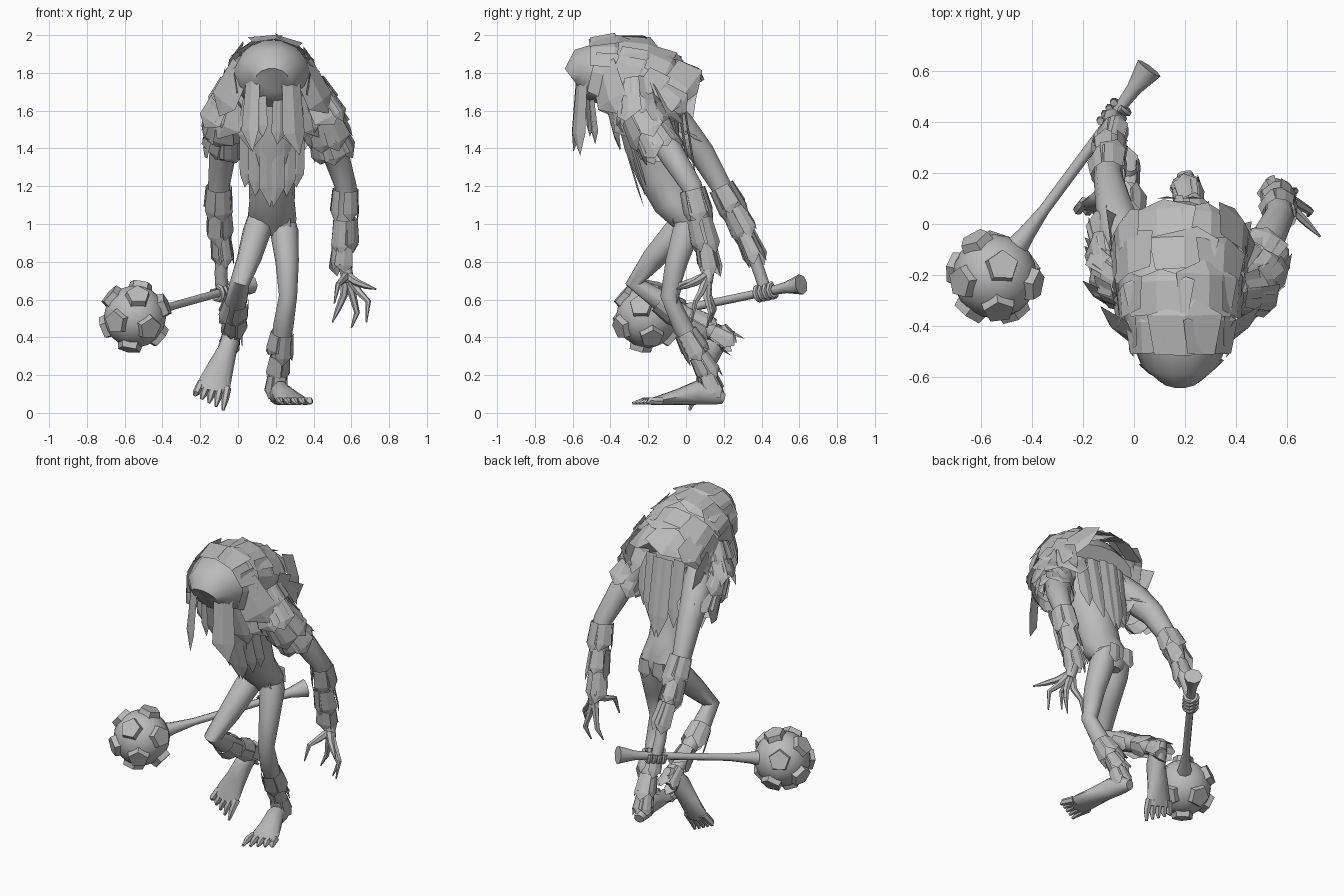
import bpy, bmesh, math, random
from mathutils import Vector, Matrix

random.seed(4)
cube = bpy.data.objects.get("Cube")
if cube:
    bpy.data.objects.remove(cube, do_unlink=True)

grey = bpy.data.materials.new("plain_grey")
grey.use_nodes = True
grey.diffuse_color = (0.5, 0.5, 0.5, 1)
grey.node_tree.nodes["Principled BSDF"].inputs["Base Color"].default_value = (0.5, 0.5, 0.5, 1)

UP = Vector((0, 0, 1))
MIDDLE = 0.18  # body centre line


def finish(name, bm, smooth=True):
    mesh = bpy.data.meshes.new(name)
    bm.to_mesh(mesh)
    bm.free()
    mesh.materials.append(grey)
    obj = bpy.data.objects.new(name, mesh)
    bpy.context.collection.objects.link(obj)
    if smooth:
        bpy.ops.object.select_all(action='DESELECT')
        obj.select_set(True)
        bpy.context.view_layer.objects.active = obj
        bpy.ops.object.shade_smooth_by_angle(angle=math.radians(45))


def frame(t):
    ref = Vector((1, 0, 0)) if abs(t.x) < 0.85 else Vector((0, 1, 0))
    u = (ref - t * ref.dot(t)).normalized()
    return u, t.cross(u)


def tube(bm, path, sides):
    """Loft of elliptical rings; each point is x, y, z, radius and optional second radius."""
    pts = [Vector(p[:3]) for p in path]
    rings = []
    for i, p in enumerate(path):
        t = (pts[min(i + 1, len(pts) - 1)] - pts[max(i - 1, 0)]).normalized()
        u, v = frame(t)
        ring = []
        for k in range(sides):
            a = math.tau * k / sides
            ring.append(bm.verts.new(pts[i] + u * p[3] * math.cos(a) + v * p[-1] * math.sin(a)))
        rings.append(ring)
    faces = [bm.faces.new(rings[0]), bm.faces.new(rings[-1])]
    for a, b in zip(rings, rings[1:]):
        for k in range(sides):
            j = (k + 1) % sides
            faces.append(bm.faces.new((a[k], a[j], b[j], b[k])))
    bmesh.ops.recalc_face_normals(bm, faces=faces)


def make_tubes(name, paths, sides=10):
    bm = bmesh.new()
    for path in paths:
        tube(bm, path, sides)
    finish(name, bm)


def tuft(bm, base, along, out, length, width):
    """One folded lock of hide with a blunt point."""
    t = along.normalized()
    n = (out - t * out.dot(t)).normalized()
    s = t.cross(n)
    rows = []
    for f, w in ((0, 0.42), (0.72, 0.52)):
        c = base + t * length * f
        rows.append([bm.verts.new(c + s * width * w * k + n * width * 0.1 * (1 - abs(k)))
                     for k in (-1, 0, 1)])
    tip = bm.verts.new(base + t * length + s * width * random.uniform(-.25, .25))
    (a, b, c), (d, e, f) = rows
    for face in ((a, b, e, d), (b, c, f, e), (d, e, tip), (e, f, tip)):
        bm.faces.new(face)


def sample(path, t):
    f = t * (len(path) - 1)
    i = min(int(f), len(path) - 2)
    a, b = path[i], path[i + 1]
    mix = lambda p, q: p + (q - p) * (f - i)
    pos = Vector([mix(a[k], b[k]) for k in range(3)])
    return pos, (Vector(b[:3]) - Vector(a[:3])).normalized(), mix(a[3], b[3]), mix(a[-1], b[-1])


def shag(name, path, start, end, rows, count, length, width, flare, droop=0.0, under=True):
    """Overlapping rings of tufts around a limb path."""
    bm = bmesh.new()
    for r in range(rows):
        pos, t, ru, rv = sample(path, start + (end - start) * r / (rows - 1))
        u, v = frame(t)
        for k in range(count):
            a = math.tau * (k + 0.5 * (r % 2) + random.uniform(-.15, .15)) / count
            out = (u * math.cos(a) + v * math.sin(a)).normalized()
            if not under and out.z < -0.45:
                continue
            base = pos + u * ru * math.cos(a) + v * rv * math.sin(a)
            along = t + out * flare - UP * droop * (1 - abs(out.z))
            tuft(bm, base, along, out, length * random.uniform(.8, 1.15), width * random.uniform(.85, 1.15))
    finish(name, bm, False)


def locks(name, specs, mirrored=False):
    """Separate hanging locks: base, direction, outward, length, width."""
    bm = bmesh.new()
    for base, along, out, length, width in specs:
        for side in ((1, -1) if mirrored else (1,)):
            place = Vector((MIDDLE + side * base[0], base[1], base[2]))
            flip = Vector((side, 1, 1))
            tuft(bm, place, Vector(along) * flip, Vector(out) * flip, length, width)
    finish(name, bm, False)


# torso and hooded head
torso = [(MIDDLE, y, z, rx, ry) for y, z, rx, ry in (
    (.01, .94, .05, .05), (.01, 1.02, .13, .09), (-.07, 1.12, .12, .11), (-.13, 1.26, .125, .13),
    (-.18, 1.42, .16, .15), (-.2, 1.58, .21, .17), (-.24, 1.72, .2, .16))]
make_tubes("torso", [torso], 14)
hood = [(MIDDLE, y, z, rx, rz) for y, z, rx, rz in (
    (-.595, 1.76, .09, .08), (-.555, 1.79, .15, .14), (-.44, 1.8, .2, .175),
    (-.28, 1.78, .24, .175), (-.15, 1.73, .25, .15), (-.07, 1.69, .22, .1))]
make_tubes("hood", [hood], 14)
shag("hood_shag", hood, .3, .84, 4, 8, .2, .26, .06, .35, under=False)

# hanging locks around the face, shoulders, back and belly
locks("face_locks", [((-.1, -.56, 1.78), (-.06, -.06, -1), (-.6, -1, 0), .4, .1),
                     ((.1, -.55, 1.78), (.05, -.06, -1), (.6, -1, 0), .42, .13),
                     ((-.06, -.52, 1.68), (0, .08, -1), (-.5, -1, 0), .22, .08),
                     ((.04, -.5, 1.66), (0, .1, -1), (.4, -1, 0), .24, .09)])
locks("shoulder_flaps", [((.16, -.44, 1.84), (.4, .2, -.8), (.7, -.7, .2), .3, .2),
                         ((.18, -.34, 1.72), (.25, .15, -.9), (.7, -.7, .1), .3, .2),
                         ((.1, -.42, 1.66), (.1, .25, -.9), (.2, -1, 0), .28, .13),
                         ((.2, -.14, 1.74), (.2, .4, -.8), (.4, .8, .4), .25, .18)], True)
locks("back_strips", [((x, -.01 - x * .4, 1.68), (-x * .5, .16, -1), (x, 1, .1), .52 - x, .09)
                      for x in (.03, .1, .17)], True)
locks("belly_strips", [((x, -.345 + x * .4, 1.46), (-x * .4, .3, -1), (x, -1, 0), .42 - x, .08)
                       for x in (.03, .09, .14)], True)
locks("hip_locks", [((.06, -.08, 1.06), (0, .3, -1), (0, -1, 0), .12, .08),
                    ((.05, .1, 1.06), (0, 0, -1), (0, 1, 0), .12, .08)], True)

# arms with shaggy sleeves and cuffs
left_arm = [(.35, -.21, 1.66, .09), (.44, -.16, 1.52, .085), (.52, -.07, 1.36, .07), (.57, .03, 1.2, .058),
            (.565, .08, 1.0, .052), (.555, .11, .84, .034), (.57, .12, .76, .034), (.585, .11, .69, .032)]
right_arm = [(.01, -.17, 1.66, .09), (-.05, -.04, 1.52, .09), (-.08, .08, 1.38, .072), (-.1, .18, 1.21, .058),
             (-.1, .26, 1.06, .052), (-.08, .34, .88, .034), (-.09, .39, .74, .034), (-.085, .42, .65, .034)]
left_sleeve = [(.36, -.26, 1.74, .08), (.43, -.25, 1.6, .1), (.49, -.15, 1.43, .08)]
right_sleeve = [(0, -.25, 1.74, .08), (-.055, -.21, 1.6, .095), (-.065, -.06, 1.45, .08)]
for side, arm, sleeve in (("left", left_arm, left_sleeve), ("right", right_arm, right_sleeve)):
    make_tubes(side + "_arm", [arm])
    shag(side + "_sleeve", sleeve, 0, .85, 4, 7, .16, .14, .14)
    shag(side + "_cuff", arm, .44, .66, 3, 5, .18, .09, .05)

# open left hand
palm = (.575, .115, .73)
fingers = []
for knuckle, bend, tip in (((.63, .05, .69), (.68, 0, .67), (.73, -.05, .655)),
                           ((.64, .08, .64), (.69, .05, .59), (.68, .03, .48)),
                           ((.61, .11, .61), (.63, .13, .53), (.6, .11, .45)),
                           ((.56, .12, .62), (.53, .15, .55), (.5, .13, .48)),
                           ((.55, .04, .7), (.53, -.03, .68), (.51, -.05, .58))):
    fingers.append([palm + (.026,), knuckle + (.02,), bend + (.015,), tip + (.004,)])
make_tubes("left_fingers", fingers, 6)

# club: handle, ball and five-sided studs
ball = Vector((-.545, -.205, .51))
butt = Vector((.06, .61, .68))
axis = (butt - ball).normalized()
handle = [tuple(ball.lerp(butt, f)) + (r,) for f, r in (
    (.12, .05), (.2, .035), (.32, .022), (.8, .022), (.9, .03), (1, .055))]
make_tubes("club_handle", [handle], 8)
bm = bmesh.new()
bmesh.ops.create_icosphere(bm, subdivisions=3, radius=.165, matrix=Matrix.Translation(ball))
finish("club_ball", bm)
rise = (UP - axis * axis.z).normalized()
across = axis.cross(rise)
directions = [-axis]
for k in range(5):
    a = math.tau * k / 5
    d = axis * .447 + (rise * math.cos(a) + across * math.sin(a)) * .894
    directions += [d, -d]
bm = bmesh.new()
for d in directions:
    place = Matrix.Translation(ball + d * .16) @ d.to_track_quat('Z', 'Y').to_matrix().to_4x4()
    bmesh.ops.create_cone(bm, cap_ends=True, segments=5, radius1=.07, radius2=.062, depth=.05, matrix=place)
finish("club_studs", bm, False)

# right fingers wrapped around the handle
grip = ball.lerp(butt, .77)
wraps = []
for i in range(4):
    centre = grip + axis * (i - 1.5) * .03
    wraps.append([tuple(centre + (rise * math.cos(k * .75) + across * math.sin(k * .75)) * .036) + (.015,)
                  for k in range(8)])
make_tubes("right_fingers", wraps, 6)

# legs with shaggy shins
left_leg = [(.23, .02, 1.06, .06), (.245, 0, .96, .075), (.26, -.05, .8, .062), (.265, -.09, .62, .048),
            (.24, -.02, .46, .054), (.22, .07, .3, .042), (.21, .12, .17, .04), (.21, .13, .1, .045)]
right_leg = [(.12, .02, 1.06, .06), (.1, -.05, .96, .075), (.06, -.17, .82, .065), (.01, -.27, .69, .052),
             (-.01, -.13, .59, .058), (-.02, .04, .49, .045), (-.03, .17, .41, .04), (-.03, .21, .36, .04)]
for side, leg, start in (("left", left_leg, .6), ("right", right_leg, .56)):
    make_tubes(side + "_leg", [leg])
    shag(side + "_shin_shag", leg, start, .82, 3, 5, .16, .08, .1)


# feet with five toes
def foot(name, heel, toward, fan):
    heel, f = Vector(heel), Vector(toward).normalized()
    s = (Vector((1, 0, 0)) - f * f.x).normalized()
    n = f.cross(s)

    def at(along, sideways, lift, *radii):
        return tuple(heel + f * along + s * sideways + n * lift) + radii

    sole = [at(-.06, 0, .035, .03, .03), at(0, 0, .055, .05, .055), at(.09, 0, .065, .052, .065),
            at(.18, .01 * fan, .045, .068, .045), at(.28, .02 * fan, .028, .085, .028),
            at(.33, .02 * fan, .02, .08, .02)]
    toes = []
    for k in range(5):
        x = (k - 2) * .035 + .02 * fan
        reach = .42 - .012 * (k if fan > 0 else 4 - k)
        toes.append([at(.29, x, .022, .022), at(.36, x * 1.12, .024, .02), at(reach, x * 1.2, .01, .008)])
    make_tubes(name + "_foot", [sole])
    make_tubes(name + "_toes", toes, 6)


foot("left", (.21, .14, .04), (.08, -.4, 0), 1)
foot("right", (-.035, .23, .38), (-.1, -.19, -.35), -1)
